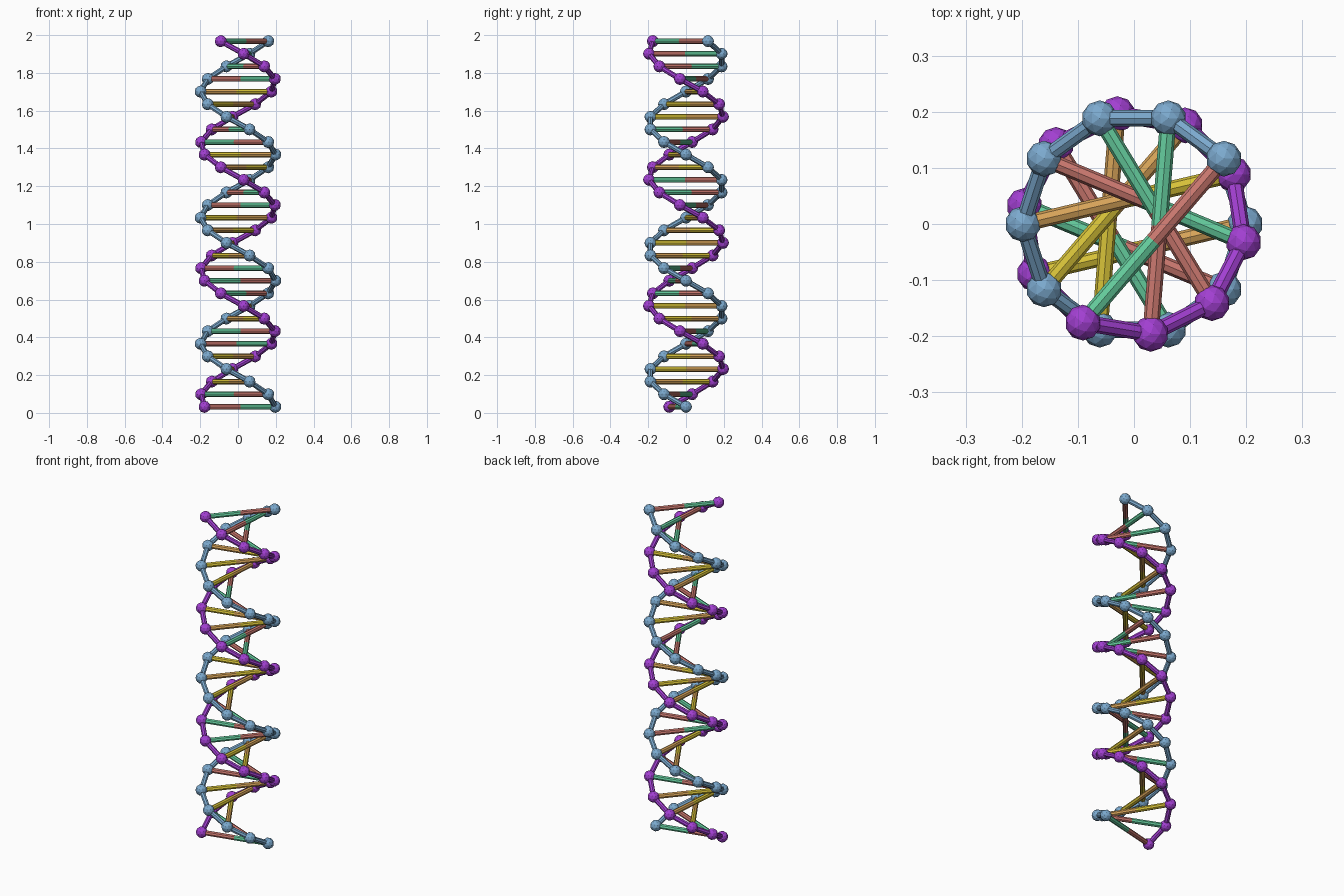
import bpy, bmesh, math
from mathutils import Vector, Matrix

cube = bpy.data.objects.get("Cube")
if cube:
    bpy.data.objects.remove(cube, do_unlink=True)

LEVELS = 30
HELIX_R = 0.198
BALL_R = 0.032
ROD_R = 0.0145
STEP = (2 - 2 * BALL_R) / (LEVELS - 1)
TURN = math.radians(-36)
OFFSET = math.radians(206.6)
# Letter of the blue strand's half of every rung, from bottom to top
SEQUENCE = "GROYYRGOORRGOYOYRRRYORGYYORGGR"
PARTNER = {"G": "R", "R": "G", "O": "Y", "Y": "O"}


def material(name, rgb):
    m = bpy.data.materials.new(name)
    m.use_nodes = True
    m.diffuse_color = (*rgb, 1)
    m.node_tree.nodes["Principled BSDF"].inputs["Base Color"].default_value = (*rgb, 1)
    return m


blue = material("steel_blue", (0.20, 0.40, 0.62))
purple = material("purple", (0.36, 0.05, 0.64))
base_mats = {
    "G": material("mint_green", (0.13, 0.61, 0.34)),
    "R": material("coral_red", (0.60, 0.19, 0.16)),
    "O": material("orange", (0.68, 0.37, 0.10)),
    "Y": material("yellow", (0.68, 0.54, 0.04)),
}


def helix(phase):
    points = []
    for i in range(LEVELS):
        a = phase + TURN * i
        points.append(Vector((HELIX_R * math.cos(a), HELIX_R * math.sin(a), BALL_R + STEP * i)))
    return points


def add_rod(bm, a, b):
    d = b - a
    place = Matrix.Translation((a + b) / 2) @ d.to_track_quat("Z", "Y").to_matrix().to_4x4()
    bmesh.ops.create_cone(bm, cap_ends=True, segments=8, radius1=ROD_R, radius2=ROD_R,
                          depth=d.length, matrix=place)


def finish(bm, name, mat):
    mesh = bpy.data.meshes.new(name)
    bm.to_mesh(mesh)
    bm.free()
    mesh.materials.append(mat)
    bpy.context.collection.objects.link(bpy.data.objects.new(name, mesh))


def build_strand(name, points, mat):
    # Balls joined by straight rods
    bm = bmesh.new()
    for p in points:
        bmesh.ops.create_icosphere(bm, subdivisions=2, radius=BALL_R, matrix=Matrix.Translation(p))
    for a, b in zip(points, points[1:]):
        add_rod(bm, a, b)
    finish(bm, name, mat)


first, second = helix(0), helix(OFFSET)
build_strand("blue_strand", first, blue)
build_strand("purple_strand", second, purple)

# Two-coloured rungs, split at the middle
for i, (letter, a, b) in enumerate(zip(SEQUENCE, first, second)):
    middle = (a + b) / 2
    for side, end, key in (("blue", a, letter), ("purple", b, PARTNER[letter])):
        bm = bmesh.new()
        add_rod(bm, end, middle)
        finish(bm, f"rung_{i + 1}_{side}_half", base_mats[key])
